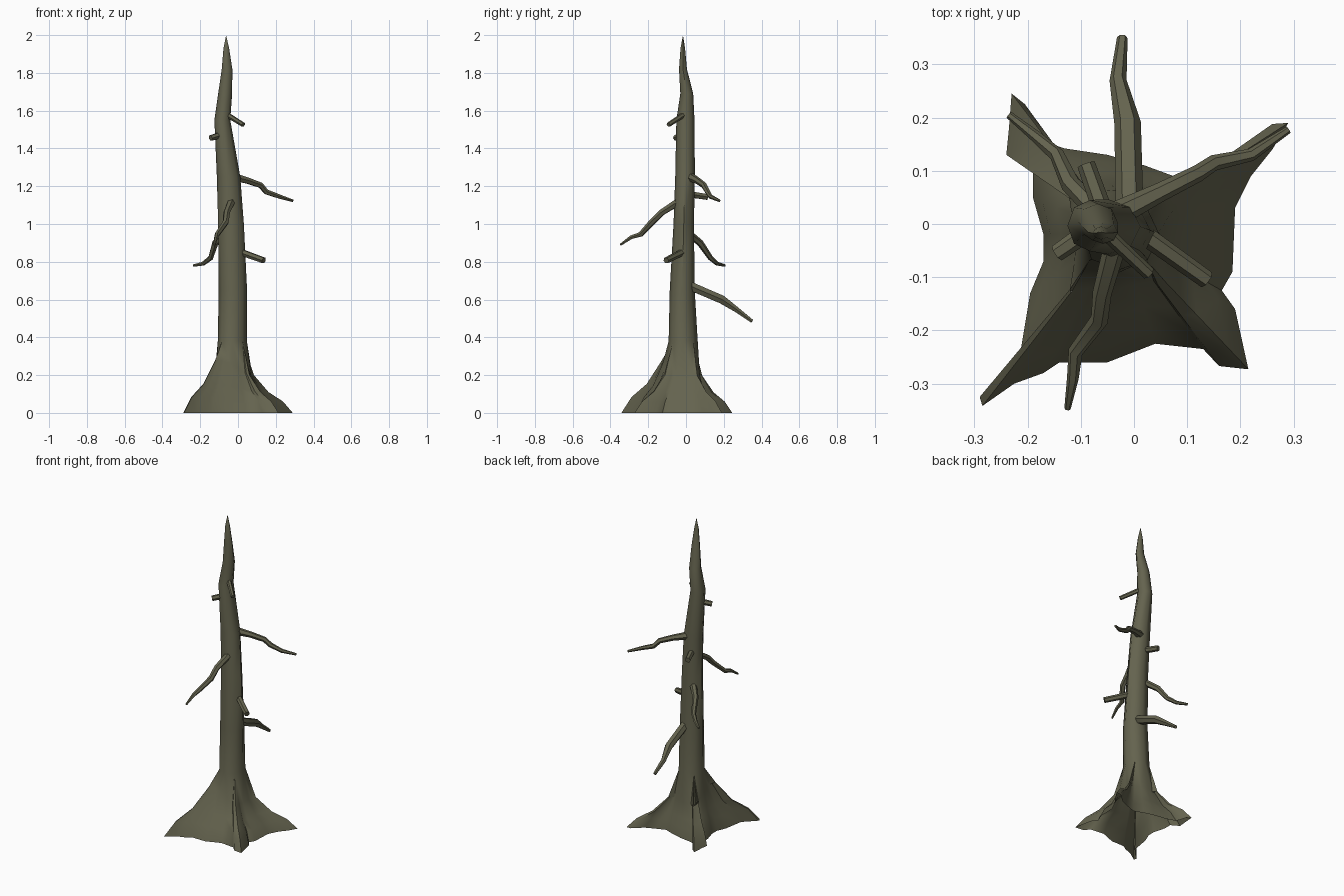
import bpy, bmesh, math
from mathutils import Vector

if "Cube" in bpy.data.objects:
    bpy.data.objects.remove(bpy.data.objects["Cube"])

bark = bpy.data.materials.new("dead_bark")
bark.diffuse_color = (0.128, 0.125, 0.077, 1)
bark.use_nodes = True
bark.node_tree.nodes["Principled BSDF"].inputs["Base Color"].default_value = bark.diffuse_color


def finish(bm, name, angle):
    bmesh.ops.recalc_face_normals(bm, faces=bm.faces[:])
    me = bpy.data.meshes.new(name)
    bm.to_mesh(me)
    bm.free()
    me.materials.append(bark)
    ob = bpy.data.objects.new(name, me)
    bpy.context.collection.objects.link(ob)
    bpy.ops.object.select_all(action='DESELECT')
    ob.select_set(True)
    bpy.context.view_layer.objects.active = ob
    bpy.ops.object.shade_smooth_by_angle(angle=math.radians(angle))


def skin(bm, a, b):
    n = len(a)
    for i in range(n):
        bm.faces.new((a[i], a[(i + 1) % n], b[(i + 1) % n], b[i]))


# trunk: (z, centre x, centre y, radius x, radius y)
SECTIONS = [(0.38, -0.03, -0.015, 0.077, 0.077), (0.65, -0.027, -0.02, 0.075, 0.066),
            (1.0, -0.037, -0.012, 0.068, 0.054), (1.25, -0.05, -0.005, 0.062, 0.052),
            (1.55, -0.083, -0.003, 0.042, 0.048), (1.69, -0.068, 0.004, 0.037, 0.034),
            (1.82, -0.058, -0.016, 0.028, 0.021), (1.93, -0.062, -0.017, 0.015, 0.012)]
SIDES = 8
bm = bmesh.new()
rings = []
for z, cx, cy, rx, ry in SECTIONS:
    rings.append([bm.verts.new((cx + rx * math.cos(2 * math.pi * i / SIDES),
                                cy + ry * math.sin(2 * math.pi * i / SIDES), z))
                  for i in range(SIDES)])
for a, b in zip(rings, rings[1:]):
    skin(bm, a, b)
tip = bm.verts.new((-0.063, -0.016, 2.0))
for i in range(SIDES):
    bm.faces.new((rings[-1][i], rings[-1][(i + 1) % SIDES], tip))

# root flare: ground outline lofted up to the trunk, open underneath
OUTLINE = [(0.19, 0.03), (0.22, 0.09), (0.26, 0.14), (0.29, 0.19), (0.26, 0.188), (0.2, 0.135),
           (0.14, 0.11), (0.08, 0.088), (0.02, 0.11), (-0.05, 0.13), (-0.13, 0.142), (-0.185, 0.16),
           (-0.205, 0.225), (-0.23, 0.245), (-0.235, 0.18), (-0.24, 0.13), (-0.19, 0.1), (-0.19, 0.05),
           (-0.17, -0.02), (-0.17, -0.07), (-0.195, -0.13), (-0.215, -0.25), (-0.29, -0.325),
           (-0.285, -0.342), (-0.225, -0.3), (-0.17, -0.28), (-0.14, -0.26), (-0.05, -0.26),
           (0.04, -0.225), (0.13, -0.235), (0.16, -0.267), (0.215, -0.273), (0.19, -0.16),
           (0.165, -0.125), (0.185, -0.09)]
centre = Vector((-0.03, -0.015))
LEVELS = [(0.2, 0.2), (0.5, 0.11), (0.8, 0.06), (1.0, 0.0)]
flare = []
for t, z in LEVELS:
    ring = []
    for q in OUTLINE:
        d = Vector(q) - centre
        p = centre + d.normalized() * 0.075
        p = p.lerp(Vector(q), t)
        sw = max(0, d.normalized().dot(Vector((-0.7, -0.7))))
        ring.append(bm.verts.new((p.x, p.y, z * (1 + 0.4 * sw))))
    flare.append(ring)
for a, b in zip(flare, flare[1:]):
    skin(bm, a, b)

# join the 8-sided trunk to the finer root ring
def angle_of(v):
    return math.atan2(v.co.y - centre.y, v.co.x - centre.x) % (2 * math.pi)


low = sorted(flare[0], key=angle_of)
low_a = [angle_of(v) for v in low]
top, n = rings[0], len(low)
sector = [round(a / (2 * math.pi / SIDES)) for a in low_a]
for i in range(n):
    j = (i + 1) % n
    s, e = sector[i], sector[j] + (SIDES if j == 0 else 0)
    bm.faces.new((low[i], low[j], top[s % SIDES]))
    for k in range(s, e):
        bm.faces.new((low[j], top[(k + 1) % SIDES], top[k % SIDES]))
finish(bm, "trunk_and_roots", 50)


# branches and broken stubs: each point is (x, y, z, radius)
def branch(name, pts, sides=6):
    bm = bmesh.new()
    cs = [Vector(p[:3]) for p in pts]
    rs = []
    for i, c in enumerate(cs):
        d = (cs[min(i + 1, len(cs) - 1)] - cs[max(i - 1, 0)]).normalized()
        u = d.cross(Vector((0, 0, 1))).normalized()
        w = u.cross(d)
        rs.append([bm.verts.new(c + pts[i][3] * (u * math.cos(2 * math.pi * k / sides)
                                                 + w * math.sin(2 * math.pi * k / sides)))
                   for k in range(sides)])
    for a, b in zip(rs, rs[1:]):
        skin(bm, a, b)
    bm.faces.new(rs[-1])
    bm.faces.new(rs[0])
    finish(bm, name, 50)


branch("branch_east", [(-.03, .02, 1.25, .024), (.05, .06, 1.23, .018), (.12, .095, 1.205, .016),
                       (.15, .115, 1.17, .015), (.22, .13, 1.145, .012), (.29, .177, 1.123, .007)])
branch("branch_back", [(-.01, 0, .685, .024), (-.009, .05, .66, .026), (-.012, .19, .60, .025),
                       (-.03, .27, .545, .016), (-.022, .35, .485, .01)])
branch("branch_front", [(-.03, -.02, 1.13, .022), (-.06, -.13, 1.06, .018), (-.065, -.18, 1.01, .017),
                        (-.11, -.24, .945, .014), (-.115, -.29, .93, .011), (-.125, -.347, .89, .006)])
branch("branch_west", [(-.07, .025, .94, .02), (-.12, .075, .90, .018), (-.145, .13, .82, .014),
                       (-.185, .165, .79, .011), (-.235, .205, .78, .007)])
STUBS = [((-.01, .0, .86), (.137, -.105, .807), .019), ((-.06, -.01, 1.58), (.028, -.093, 1.525), .014),
         ((-.08, -.01, 1.475), (-.145, -.055, 1.455), .018), ((-.05, .0, 1.16), (-.09, .112, 1.143), .019)]
for i, (a, b, r) in enumerate(STUBS):
    branch(f"broken_stub_{i + 1}", [(*a, r), (*b, r * 0.9)])
